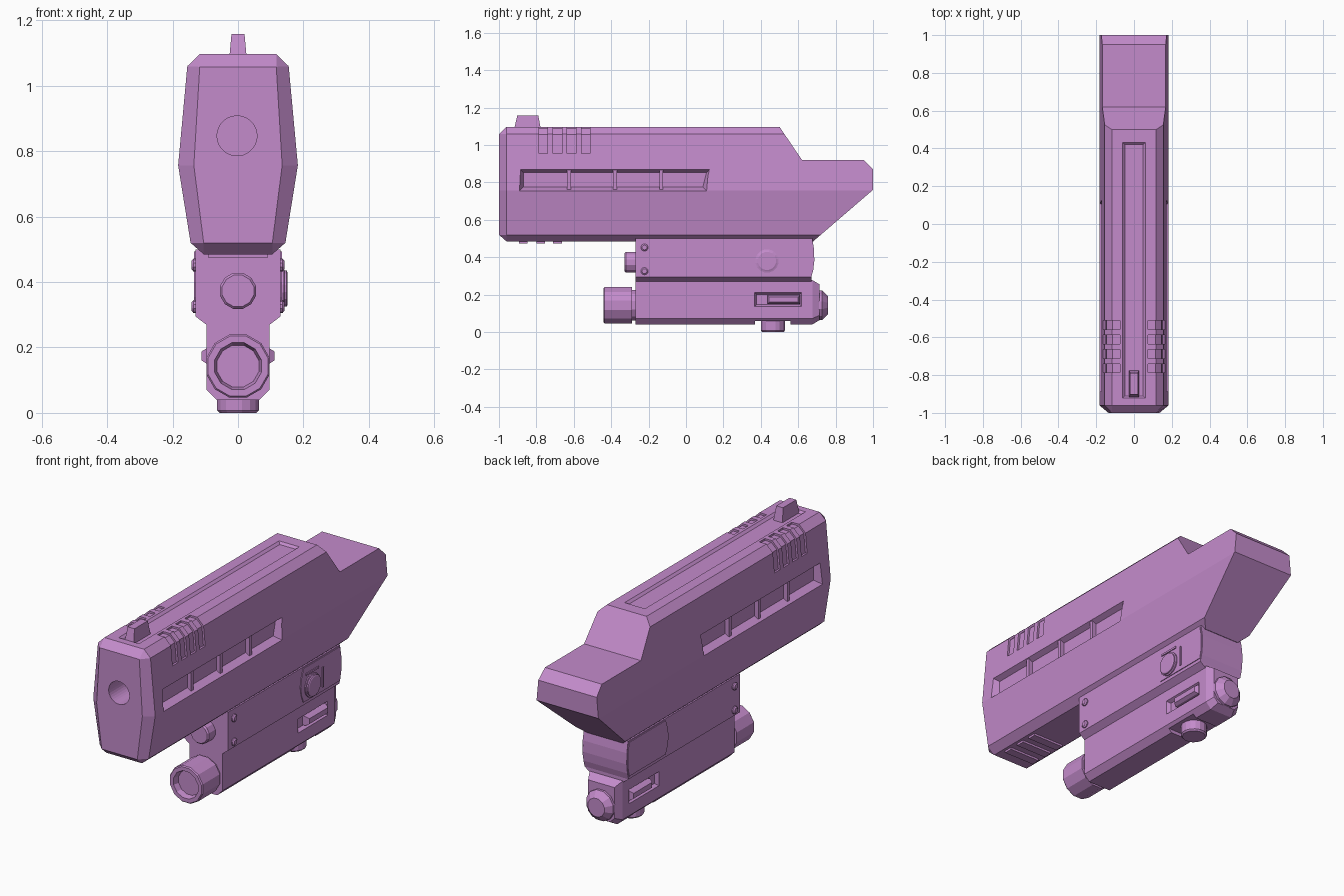
import bpy, bmesh, math

if "Cube" in bpy.data.objects:
    bpy.data.objects.remove(bpy.data.objects["Cube"])

mat = bpy.data.materials.new("purple_finish")
mat.diffuse_color = (0.55, 0.26, 0.6, 1)
mat.use_nodes = True
mat.node_tree.nodes["Principled BSDF"].inputs["Base Color"].default_value = mat.diffuse_color


def loft(name, rings):
    """Skin a list of equal-length point rings and cap both ends."""
    bm = bmesh.new()
    vs = [[bm.verts.new(p) for p in ring] for ring in rings]
    n = len(rings[0])
    for a, b in zip(vs, vs[1:]):
        for i in range(n):
            j = (i + 1) % n
            bm.faces.new((a[i], a[j], b[j], b[i]))
    bm.faces.new(vs[0])
    bm.faces.new(vs[-1])
    bmesh.ops.remove_doubles(bm, verts=bm.verts, dist=1e-5)
    bmesh.ops.recalc_face_normals(bm, faces=bm.faces)
    me = bpy.data.meshes.new(name)
    bm.to_mesh(me)
    bm.free()
    me.materials.append(mat)
    ob = bpy.data.objects.new(name, me)
    bpy.context.collection.objects.link(ob)
    return ob


def along_x(name, pts, x0, x1):
    return loft(name, [[(x, y, z) for y, z in pts] for x in (x0, x1)])


def along_y(name, pts, y0, y1):
    return loft(name, [[(x, y, z) for x, z in pts] for y in (y0, y1)])


def box(name, x0, x1, y0, y1, z0, z1):
    return along_x(name, [(y0, z0), (y1, z0), (y1, z1), (y0, z1)], x0, x1)


def turned(name, axis, centre, steps, n):
    """Stack of circles (radius, position) along an axis."""
    rings = []
    for r, t in steps:
        ring = []
        for i in range(n):
            a = 2 * math.pi * (i + 0.5) / n
            p = [centre[0] + r * math.cos(a), centre[1] + r * math.sin(a)]
            p.insert("xyz".index(axis), t)
            ring.append(p)
        rings.append(ring)
    return loft(name, rings)


def cut(ob, cutter):
    cutter.hide_render = True
    m = ob.modifiers.new("cut", 'BOOLEAN')
    m.operation, m.solver, m.object = 'DIFFERENCE', 'EXACT', cutter
    dg = bpy.context.evaluated_depsgraph_get()
    new = bpy.data.meshes.new_from_object(ob.evaluated_get(dg))
    ob.modifiers.clear()
    ob.data = new
    bpy.data.objects.remove(cutter)


def sym(half):
    """Mirror a right-hand half outline into a closed loop."""
    return half + [(-x, z) for x, z in reversed(half)]


# Main upper body with chamfered front
full = sym([(0.117, 1.097), (0.155, 1.06), (0.183, 0.757), (0.145, 0.52), (0.105, 0.485)])
face = sym([(0.117, 1.058), (0.117, 1.058), (0.135, 0.757), (0.105, 0.52), (0.105, 0.52)])
body = loft("upper_body", [[(x, y, z) for x, z in s]
                           for s, y in ((face, -1), (full, -0.96), (full, 1))])

# Rear step, rear slope and bore
cut(body, along_x("rear_step_cut", [(0.464, 1.15), (0.62, 0.92), (0.95, 0.92),
                                    (1.1, 0.77), (1.1, 1.15)], -0.3, 0.3))
cut(body, along_x("rear_slope_cut", [(0.62, 0.433), (1.1, 0.846), (1.1, 0.433)], -0.3, 0.3))
cut(body, turned("bore_cut", 'y', (-0.003, 0.847), [(0.061, -1.1), (0.061, -0.7)], 32))

# Shallow channel along the top
cut(body, loft("top_channel_cut", [
    [(-w, y0, z), (w, y0, z), (w, y1, z), (-w, y1, z)]
    for w, y0, y1, z in ((0.048, -0.91, 0.42, 1.085), (0.064, -0.926, 0.436, 1.101))]))

for s in (1, -1):
    # Long side window with sloped walls and dividers
    rings = []
    for x, d in ((0.145, 0.02), (0.205, -0.012)):
        rings.append([(s * x, -0.89 + d, 0.755 + d), (s * x, 0.11 - d, 0.755 + d),
                      (s * x, 0.13 - d, 0.873 - d), (s * x, -0.89 + d, 0.873 - d)])
    cut(body, rings and loft("window_cut", rings))
    for y in (-0.625, -0.38, -0.133):
        box("window_divider", s * 0.13, s * 0.168, y - 0.01, y + 0.01, 0.76, 0.868)
    # Grip grooves wrapping the upper corner
    for i in range(4):
        y = -0.787 + i * 0.076
        cut(body, along_y("groove_cut", [
            (s * x, z) for x, z in ((0.075, 1.12), (0.075, 1.087), (0.113, 1.087), (0.145, 1.056),
                                    (0.154, 0.955), (0.22, 0.955), (0.22, 1.12))], y, y + 0.047))

# Ribs under the nose
for y in (-0.87, -0.777, -0.687):
    box("underside_rib", -0.09, 0.09, y - 0.023, y + 0.023, 0.474, 0.5)

# Front sight
loft("front_sight", [[(-w, y0, z), (w, y0, z), (w, y1, z), (-w, y1, z)]
                     for w, y0, y1, z in ((0.027, -0.92, -0.775, 1.08), (0.02, -0.902, -0.79, 1.158))])

# Upper accessory housing with rounded back
along_x("mount_housing", [(-0.27, 0.5), (-0.27, 0.295), (0.67, 0.295), (0.68, 0.33),
                          (0.686, 0.38), (0.685, 0.44), (0.675, 0.5)], -0.13, 0.13)
along_y("mount_neck", sym([(0.13, 0.295), (0.097, 0.27)]), -0.27, 0.67)

# Lower light housing with tapered back
low = sym([(0.097, 0.278), (0.097, 0.072), (0.066, 0.04)])
light = loft("light_housing", [[(x * k, y, 0.16 + (z - 0.16) * k) for x, z in low]
                               for k, y in ((1, -0.27), (1, 0.675), (0.8, 0.715))])
cut(light, box("button_notch_cut", -0.2, 0.2, 0.37, 0.56, 0, 0.058))

for s in (1, -1):
    # Sliding switch in its recess
    rings = [[(s * x, 0.365 + d, 0.135 + d), (s * x, 0.62 - d, 0.135 + d),
              (s * x, 0.62 - d, 0.213 - d), (s * x, 0.365 + d, 0.213 - d)]
             for x, d in ((0.077, 0.012), (0.107, -0.004))]
    cut(light, loft("switch_cut", rings))
    loft("slide_switch", [[(s * x, 0.435 + d, 0.15 + d), (s * x, 0.61 - d, 0.15 + d),
                           (s * x, 0.61 - d, 0.198 - d), (s * x, 0.435 + d, 0.198 - d)]
                          for x, d in ((0.07, 0), (0.095, 0), (0.111, 0.01))])
    # Housing screws and rear side panel
    for z in (0.325, 0.452):
        turned("housing_screw", 'x', (-0.222, z),
               [(0.02, s * 0.12), (0.02, s * 0.136), (0.013, s * 0.142)], 10)
    along_x("side_panel", [(0.338, 0.4), (0.345, 0.355), (0.362, 0.312), (0.67, 0.312),
                           (0.68, 0.36), (0.68, 0.44), (0.67, 0.493), (0.362, 0.493),
                           (0.345, 0.445)], s * 0.12, s * 0.134)

# Dial and markers on the right side
turned("side_dial", 'x', (0.433, 0.38),
       [(0.063, 0.12), (0.063, 0.14), (0.056, 0.142), (0.056, 0.149), (0.049, 0.152)], 16)
box("dial_marker_top", 0.12, 0.139, 0.378, 0.487, 0.45, 0.46)
box("dial_marker_rear", 0.12, 0.139, 0.518, 0.528, 0.335, 0.442)

# Front knob, lamp head, rear cap and bottom button
turned("front_knob", 'y', (0, 0.373),
       [(0.057, -0.25), (0.057, -0.322), (0.05, -0.33)], 12)
turned("lamp_head", 'y', (0, 0.143),
       [(0.085, -0.25), (0.085, -0.29), (0.1, -0.29), (0.1, -0.435), (0.095, -0.441),
        (0.074, -0.441), (0.066, -0.41)], 12)
turned("rear_cap", 'y', (0, 0.143),
       [(0.082, 0.7), (0.082, 0.728), (0.05, 0.758)], 12)
turned("bottom_button", 'z', (0, 0.465),
       [(0.065, 0.08), (0.065, 0.008), (0.058, 0)], 16)
